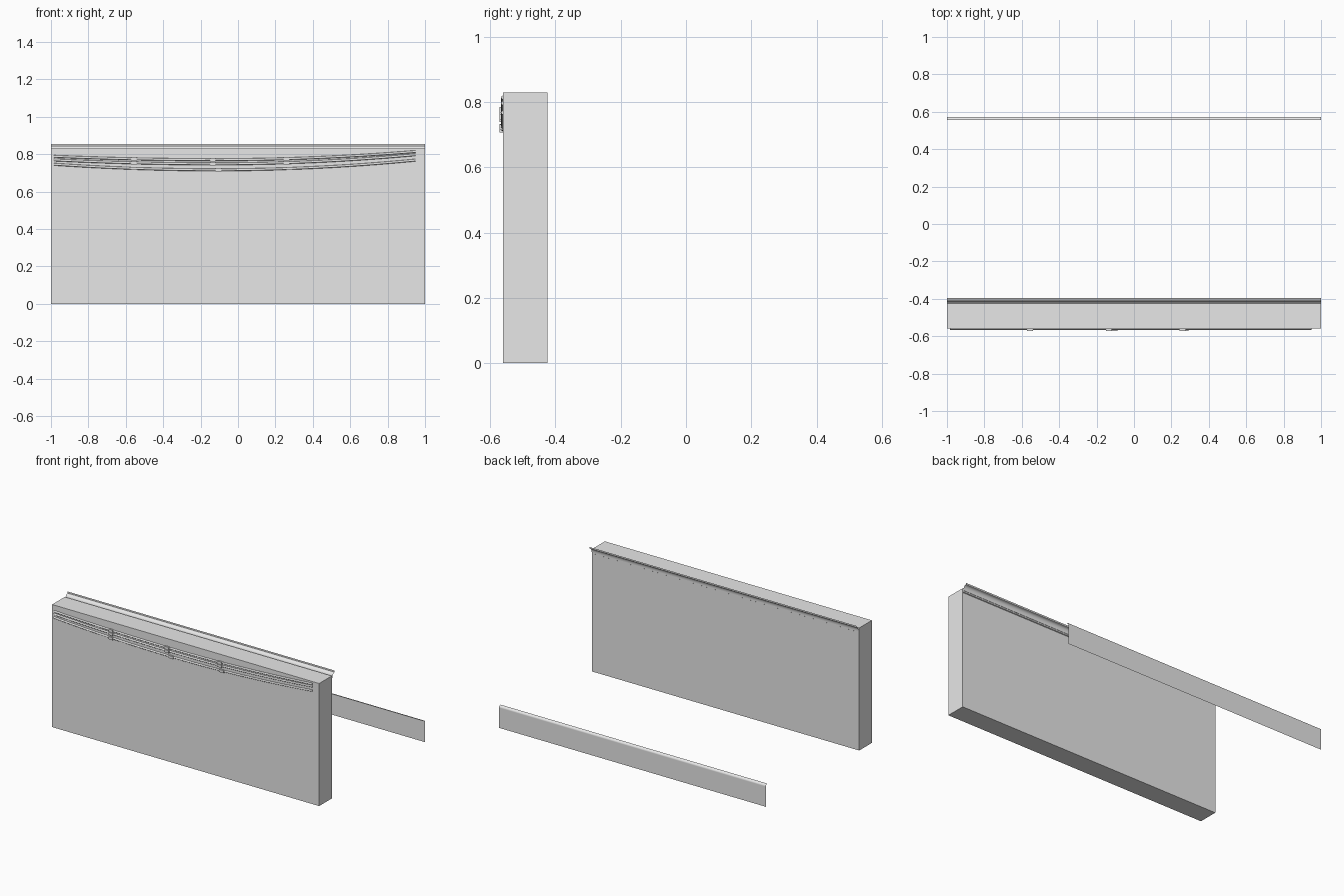
import bpy
import bmesh
import math

cube = bpy.data.objects.get("Cube")
if cube:
    bpy.data.objects.remove(cube, do_unlink=True)

grey = bpy.data.materials.new("plain grey")
grey.use_nodes = True
grey.diffuse_color = (0.8, 0.8, 0.8, 1)
grey.node_tree.nodes["Principled BSDF"].inputs["Base Color"].default_value = (0.8, 0.8, 0.8, 1)


def finish(name, bm, smooth=None):
    mesh = bpy.data.meshes.new(name)
    bm.to_mesh(mesh)
    bm.free()
    mesh.materials.append(grey)
    obj = bpy.data.objects.new(name, mesh)
    bpy.context.collection.objects.link(obj)
    if smooth:
        bpy.ops.object.select_all(action='DESELECT')
        obj.select_set(True)
        bpy.context.view_layer.objects.active = obj
        bpy.ops.object.shade_smooth_by_angle(angle=math.radians(smooth))
    return obj


def box(name, low, high):
    bm = bmesh.new()
    bmesh.ops.create_cube(bm, size=1)
    for v in bm.verts:
        v.co = [l + (c + 0.5) * (h - l) for c, l, h in zip(v.co, low, high)]
    return finish(name, bm)


def moulding(name, profile):
    """Open sheet: a (y, z) profile, listed bottom to top, swept along x."""
    bm = bmesh.new()
    rows = [[bm.verts.new((x, y, z)) for x in (1, -1)] for y, z in profile]
    for a, b in zip(rows, rows[1:]):
        bm.faces.new((a[0], a[1], b[1], b[0]))
    return finish(name, bm, 40)


def arc(cy, cz, ry, rz, start, end, steps=8):
    angles = [math.radians(start + (end - start) * i / steps) for i in range(steps + 1)]
    return [(cy + ry * math.cos(a), cz + rz * math.sin(a)) for a in angles]


# Main wall slab
WALL_FRONT, WALL_BACK = -0.56, -0.425
box("wall", (-1, WALL_FRONT, 0), (1, WALL_BACK, 0.83))

# Crown rail on the back: small foot, hollow cove and upright lip
moulding("crown_rail", [(WALL_BACK, 0.80), (-0.42, 0.803), (-0.42, 0.812)]
         + arc(-0.398, 0.812, 0.02, 0.03, 180, 90)
         + [(-0.395, 0.844), (-0.395, 0.855)])

# Separate skirting strip with its rounded top edge
moulding("skirting_strip", [(0.573, 0), (0.573, 0.135)]
         + arc(0.557, 0.137, 0.016, 0.014, 0, 90))


# Sagging cables along the front
def cable_height(x, left, middle, right):
    t = (x + 0.12) / (0.865 if x < -0.12 else 1.07)
    return middle + ((left if t < 0 else right) - middle) * t * t


def cable(name, ends, segments=28, sides=8, radius=0.0065):
    bm = bmesh.new()
    rings = []
    for i in range(segments + 1):
        x = -0.985 + 1.935 * i / segments
        z = cable_height(x, *ends)
        rings.append([bm.verts.new((x, WALL_FRONT + radius * math.cos(k * math.tau / sides),
                                    z + radius * math.sin(k * math.tau / sides)))
                      for k in range(sides)])
    for a, b in zip(rings, rings[1:]):
        for k in range(sides):
            n = (k + 1) % sides
            bm.faces.new((a[k], a[n], b[n], b[k]))
    bm.faces.new(rings[0])
    bm.faces.new(rings[-1])
    bmesh.ops.recalc_face_normals(bm, faces=bm.faces)
    finish(name, bm, 50)


cables = {"upper": (0.788, 0.770, 0.814),
          "middle": (0.769, 0.748, 0.797),
          "lower": (0.746, 0.716, 0.768)}
for label, ends in cables.items():
    cable(label + "_cable", ends)
    # Clips holding each cable
    offset = 0.03 if label == "lower" else 0
    for place, x in (("right", -0.555), ("centre", -0.135 + offset), ("left", 0.26 + offset / 2)):
        z = cable_height(x, *ends)
        box(f"{label}_{place}_clip", (x - 0.016, -0.571, z - 0.009),
            (x + 0.016, WALL_FRONT + 0.002, z + 0.009))
